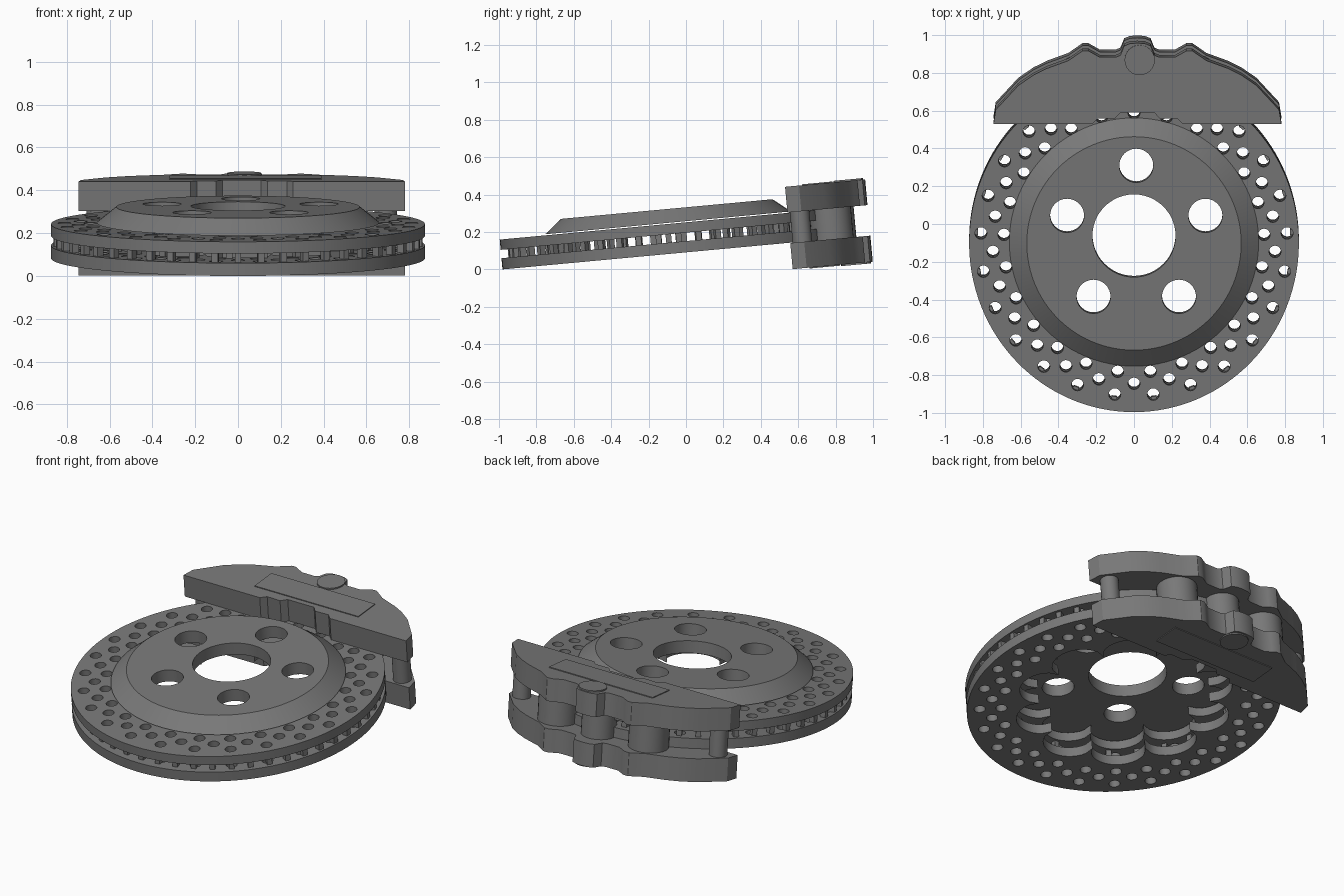
import bpy, bmesh
from math import sin, cos, pi, radians, sqrt
from mathutils import Matrix, Vector
from mathutils.geometry import delaunay_2d_cdt

if "Cube" in bpy.data.objects:
    bpy.data.objects.remove(bpy.data.objects["Cube"], do_unlink=True)

# One dark metal for everything
metal = bpy.data.materials.new("dark_grey_metal")
metal.use_nodes = True
GREY = (0.19, 0.19, 0.19, 1)
metal.diffuse_color = GREY
metal.node_tree.nodes["Principled BSDF"].inputs["Base Color"].default_value = GREY

# The whole assembly leans back slightly
LEAN = Matrix.Translation((0, -0.085, 0.083)) @ Matrix.Rotation(radians(5.3), 4, 'X')


def finish(name, mesh):
    mesh.materials.append(metal)
    mesh.transform(LEAN)
    obj = bpy.data.objects.new(name, mesh)
    bpy.context.collection.objects.link(obj)
    bpy.ops.object.select_all(action='DESELECT')
    obj.select_set(True)
    bpy.context.view_layer.objects.active = obj
    bpy.ops.object.shade_smooth_by_angle(angle=radians(30))
    return obj


def ring(x, y, r, n=20, ry=None):
    ry = ry or r
    return [(x + r * cos(2 * pi * i / n), y + ry * sin(2 * pi * i / n)) for i in range(n)]


def plate_mesh(loops, z0, z1):
    """Extrude a flat outline; further counterclockwise loops become holes."""
    points, edges, owner = [], [], []
    for number, loop in enumerate(loops):
        first, count = len(points), len(loop)
        points += [Vector(p) for p in loop]
        owner += [number] * count
        edges += [(first + i, first + (i + 1) % count) for i in range(count)]
    flat = delaunay_2d_cdt(points, edges, [], 1, 1e-6)
    bm = bmesh.new()
    verts = [bm.verts.new((p.x, p.y, z0)) for p in flat[0]]
    source = [ids[0] for ids in flat[3]]
    for face in flat[2]:
        # A triangle spanning only one hole, wound the same way, lies in that hole
        a, b, c = sorted(face, key=lambda i: source[i])
        owners = {owner[source[i]] for i in face}
        turn = (flat[0][b] - flat[0][a]).cross(flat[0][c] - flat[0][a])
        if len(owners) > 1 or 0 in owners or turn < 0:
            bm.faces.new([verts[i] for i in face])
    bmesh.ops.delete(bm, geom=[v for v in bm.verts if not v.link_faces], context='VERTS')
    grown = bmesh.ops.extrude_face_region(bm, geom=bm.faces[:], use_keep_orig=True)
    for v in grown["geom"]:
        if isinstance(v, bmesh.types.BMVert):
            v.co.z = z1
    bmesh.ops.recalc_face_normals(bm, faces=bm.faces[:])
    mesh = bpy.data.meshes.new("plate")
    bm.to_mesh(mesh)
    bm.free()
    return mesh


# Vented rotor: two drilled plates with a scalloped opening
STEP = 2 * pi / 25
drilled = [ring(r * cos(a), r * sin(a), 0.032, 16)
           for r, shift in ((0.69, 0.5), (0.748, 0), (0.812, 0.5))
           for a in [-pi / 2 + STEP * (k + shift) for k in range(25)]]
opening = []
for i in range(200):
    a = 2 * pi * i / 200
    r = 0.48 + 0.14 * sqrt(abs(cos(5 * (a - radians(90)))))
    opening.append((r * cos(a), r * sin(a)))
rim = ring(0, 0, 0.873, 128, 0.9)
finish("rotor_lower_plate", plate_mesh([rim, opening] + drilled, 0, 0.06))
finish("rotor_upper_plate", plate_mesh([rim, opening] + drilled, 0.105, 0.16))

# Short vanes between the plates
bm = bmesh.new()
for radius, count, length in ((0.845, 50, 0.035), (0.645, 25, 0.03)):
    for k in range(count):
        a = 2 * pi * (k + 0.5) / count
        place = (Matrix.Rotation(a, 4, 'Z') @ Matrix.Translation((radius, 0, 0.0825))
                 @ Matrix.Diagonal((length, 0.03, 0.05, 1)))
        bmesh.ops.create_cube(bm, size=1, matrix=place)
vanes = bpy.data.meshes.new("rotor_vanes")
bm.to_mesh(vanes)
bm.free()
finish("rotor_vanes", vanes)

# Hub hat: drilled disc whose upper rim is drawn in to a slope
HUB = Vector((0.012, 0.045))
bolts = []
for k in range(5):
    a = pi / 2 + 2 * pi * k / 5
    bolts.append(ring(HUB.x + 0.385 * cos(a), HUB.y - 0.012 + 0.385 * sin(a), 0.09, 32))
hat = plate_mesh([ring(0, 0.005, 0.66, 96), ring(0, HUB.y, 0.22, 48)] + bolts, 0.166, 0.24)
for v in hat.vertices:
    if v.co.z > 0.2 and v.co.xy.length > 0.6:
        v.co.x *= 0.86
        v.co.y *= 0.86
finish("hub_hat", hat)

# Caliper halves: mirrored outline with lobed back and notched front
CX = 0.018
half = [(0.04, 1.072), (0.07, 1.06), (0.09, 1.01), (0.115, 1.0), (0.2, 1.0), (0.235, 1.02),
        (0.26, 1.034), (0.29, 1.034), (0.325, 1.01), (0.365, 0.982), (0.48, 0.94),
        (0.55, 0.905), (0.63, 0.85), (0.75, 0.72), (0.762, 0.645),
        (0.24, 0.645), (0.21, 0.675), (0.12, 0.672), (0.09, 0.705)]
outline = ([(CX, 1.075)] + [(CX + x, y) for x, y in half]
           + [(CX - x, y) for x, y in reversed(half)])
for side, z0, z1 in (("upper", 0.162, 0.3), ("lower", -0.142, -0.002)):
    finish("caliper_" + side + "_half", plate_mesh([outline], z0, z1))

# Raised cover plates and fluid bosses on both outer faces
cover = [(-0.32, 0.735), (0.39, 0.735), (0.39, 0.9), (-0.32, 0.9)]
for side, face, out in (("upper", 0.3, 1), ("lower", -0.142, -1)):
    for part, loop, height in (("cover", cover, 0.005), ("boss", ring(0.03, 0.985, 0.08, 24), 0.008)):
        z0, z1 = sorted((face - 0.01 * out, face + height * out))
        finish("caliper_" + side + "_" + part, plate_mesh([loop], z0, z1))

# Posts and bridges joining the two halves
for name, x, y, r in (("left_post", 0.69, 0.71, 0.052), ("right_post", -0.655, 0.71, 0.052),
                      ("left_bridge", 0.33, 0.87, 0.115), ("centre_bridge", 0.03, 0.9, 0.1),
                      ("right_bridge", -0.29, 0.87, 0.115)):
    finish("caliper_" + name, plate_mesh([ring(x, y, r, 32)], -0.01, 0.17))
